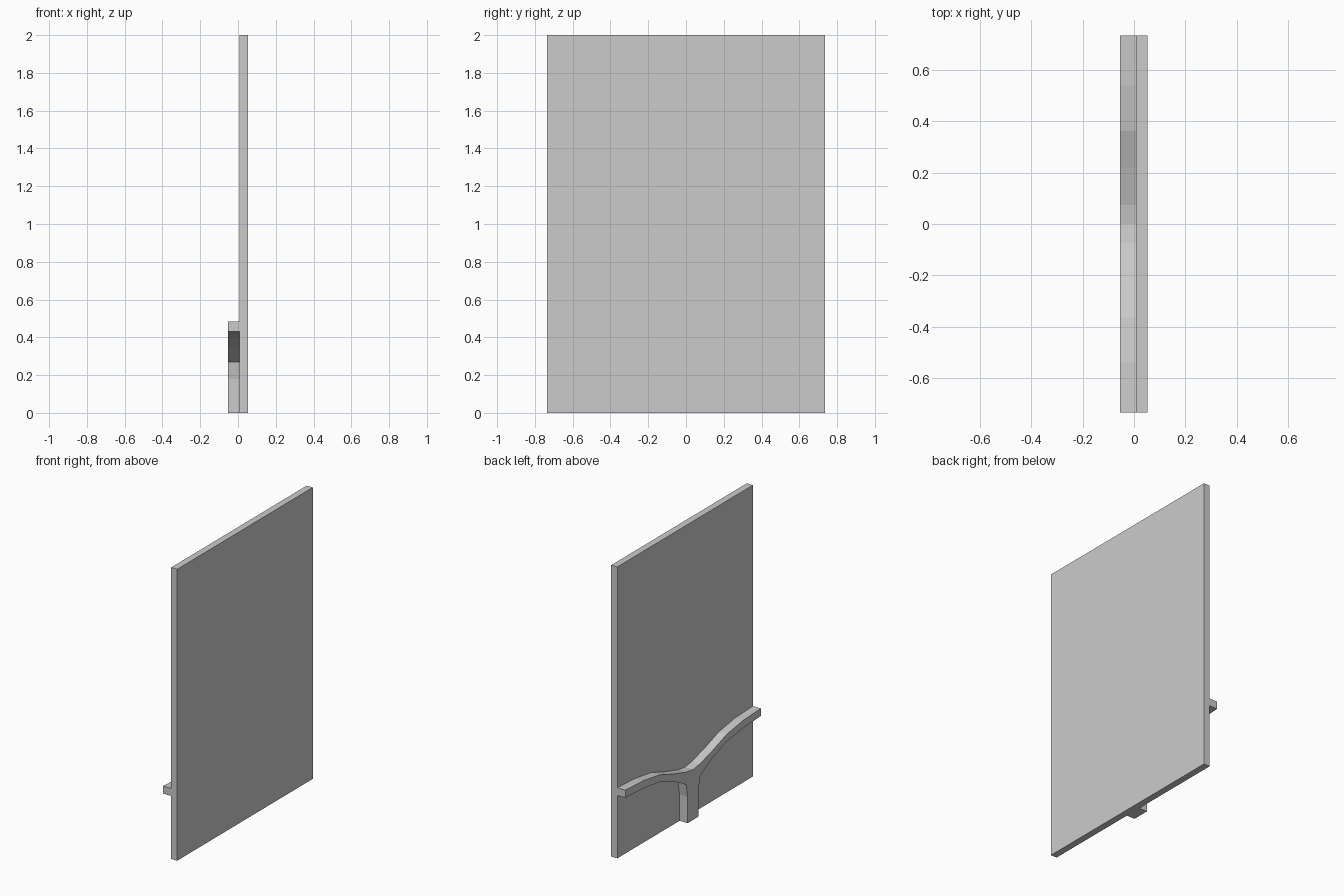
import bpy, bmesh

if "Cube" in bpy.data.objects:
    bpy.data.objects.remove(bpy.data.objects["Cube"])

HALF_W = 0.735             # half width of the panel along y
BACK, FACE, FRONT = 0.053, 0.007, -0.054   # x planes


def extruded_profile(name, profile, x0, x1):
    """Extrude a (y, z) outline along x from x0 to x1."""
    mesh = bpy.data.meshes.new(name)
    bm = bmesh.new()
    face = bm.faces.new([bm.verts.new((x0, y, z)) for y, z in profile])
    ext = bmesh.ops.extrude_face_region(bm, geom=[face])
    verts = [g for g in ext["geom"] if isinstance(g, bmesh.types.BMVert)]
    bmesh.ops.translate(bm, verts=verts, vec=(x1 - x0, 0, 0))
    bmesh.ops.recalc_face_normals(bm, faces=bm.faces)
    bm.to_mesh(mesh)
    bm.free()
    obj = bpy.data.objects.new(name, mesh)
    bpy.context.collection.objects.link(obj)
    return obj


# Tall flat panel
extruded_profile("panel", [(-HALF_W, 0), (HALF_W, 0), (HALF_W, 2), (-HALF_W, 2)],
                 FACE, BACK)

# Raised rib: central stem splitting into two arched arms.
# Half outline from the stem foot, along the underside, round the tip, back to the valley.
half = [(0.06, 0), (0.06, 0.18), (0.075, 0.27), (0.21, 0.345), (0.365, 0.398),
        (0.54, 0.423), (HALF_W, 0.432),
        (HALF_W, 0.484), (0.54, 0.475), (0.365, 0.448), (0.22, 0.398), (0.075, 0.356)]
mirrored = [(-y, z) for y, z in reversed(half)]
extruded_profile("branching_rib", half + [(0, 0.346)] + mirrored, FACE, FRONT)
